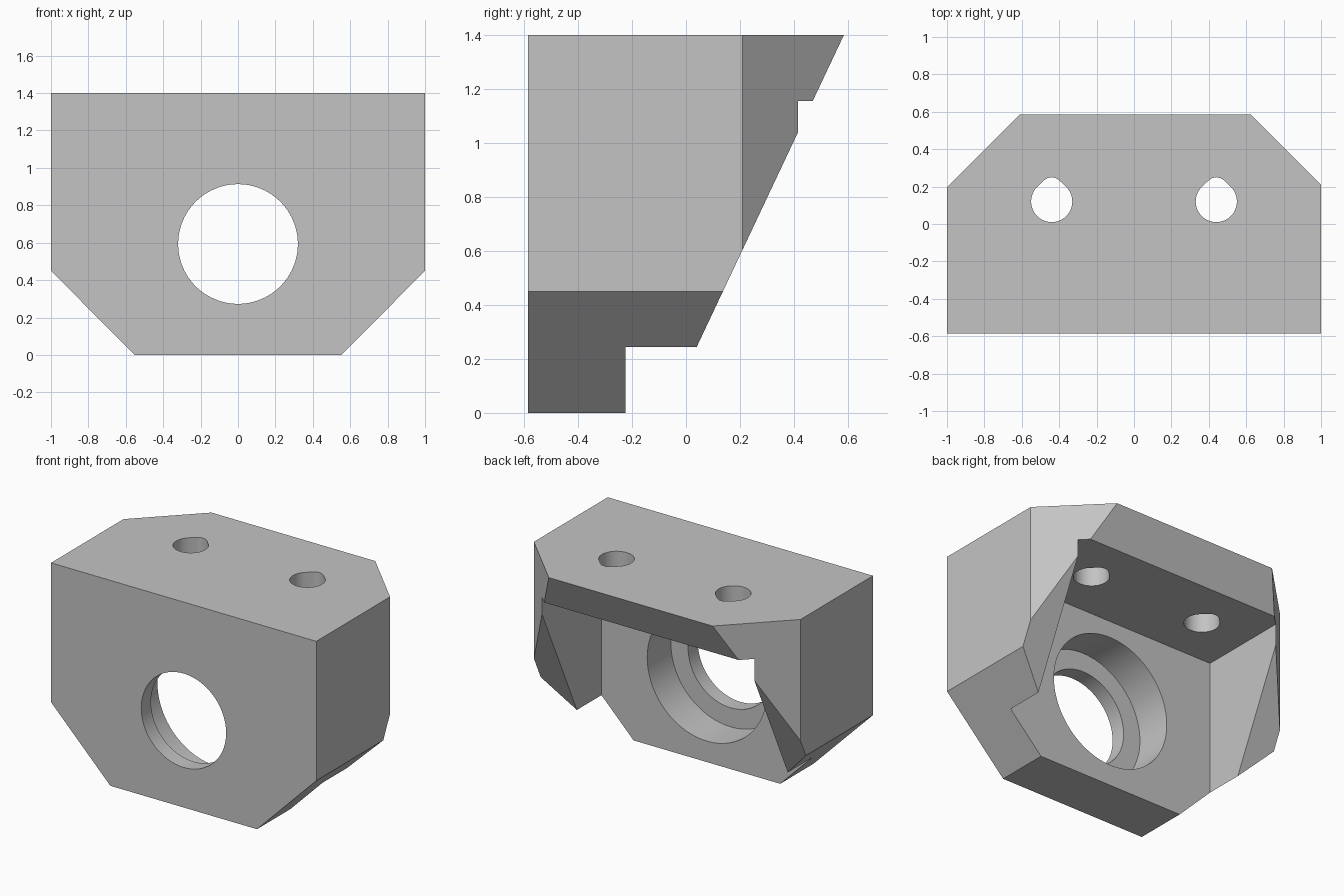
import bpy, bmesh, math
from mathutils import Vector

cube = bpy.data.objects.get("Cube")
if cube:
    bpy.data.objects.remove(cube, do_unlink=True)

FRONT, BACK, TOP = -0.585, 0.585, 1.4
POCKET_Y, POCKET_TOP, POCKET_X = -0.225, 1.155, 0.795

grey = bpy.data.materials.new("light grey")
grey.use_nodes = True
colour = (0.55, 0.55, 0.55, 1)
grey.diffuse_color = colour
grey.node_tree.nodes["Principled BSDF"].inputs["Base Color"].default_value = colour


def prism(name, outline, sweep, planes=()):
    """Sweep a flat outline of 3D points, then trim it with (point, outward normal) planes."""
    bm = bmesh.new()
    face = bm.faces.new([bm.verts.new(p) for p in outline])
    ext = bmesh.ops.extrude_face_region(bm, geom=[face], use_keep_orig=True)
    moved = [v for v in ext["geom"] if isinstance(v, bmesh.types.BMVert)]
    bmesh.ops.translate(bm, vec=sweep, verts=moved)
    for point, normal in planes:
        cut = bmesh.ops.bisect_plane(bm, geom=bm.verts[:] + bm.edges[:] + bm.faces[:],
                                     plane_co=point, plane_no=Vector(normal).normalized(),
                                     clear_outer=True)
        rim = [e for e in cut["geom_cut"] if isinstance(e, bmesh.types.BMEdge)]
        bmesh.ops.contextual_create(bm, geom=rim)
    bmesh.ops.recalc_face_normals(bm, faces=bm.faces[:])
    mesh = bpy.data.meshes.new(name)
    bm.to_mesh(mesh)
    bm.free()
    mesh.materials.append(grey)
    obj = bpy.data.objects.new(name, mesh)
    bpy.context.collection.objects.link(obj)
    return obj


def circle(radius, n=96):
    return [(radius * math.cos(2 * math.pi * i / n), radius * math.sin(2 * math.pi * i / n))
            for i in range(n)]


# Block: chamfered front outline, sloped back, clipped back corners
front = [(-0.553, 0), (0.553, 0), (1, 0.45), (1, TOP), (-1, TOP), (-1, 0.45)]
block = prism("mounting_block", [(x, FRONT, z) for x, z in front], (0, BACK - FRONT, 0), [
    ((0, 0.04, 0.245), (0, 1.155, -0.545)),
    ((1, 0.21, 0), (1, 1, 0)),
    ((-1, 0.195, 0), (-1, 1, 0)),
])

# Rear pocket, open at the back and bottom
corners = [(-POCKET_X, -0.2), (POCKET_X, -0.2), (POCKET_X, POCKET_TOP), (-POCKET_X, POCKET_TOP)]
cutters = [prism("pocket_cutter", [(x, POCKET_Y, z) for x, z in corners], (0, 1.2, 0))]

# Stepped bore through the front wall
for name, radius, y0, y1 in (("bore_cutter", 0.32, -0.8, -0.1),
                             ("counterbore_cutter", 0.45, -0.48, -0.1)):
    cutters.append(prism(name, [(x, y0, 0.593 + z) for x, z in circle(radius)], (0, y1 - y0, 0)))

# Two blunt teardrop screw holes through the top
arc = [(0.11 * math.cos(a), 0.11 * math.sin(a))
       for a in (math.radians(135 + 270 * i / 48) for i in range(49))]
tear = arc + [(0.04, 0.114), (0.022, 0.126), (0, 0.13), (-0.022, 0.126), (-0.04, 0.114)]
for side, x0 in (("left", 0.44), ("right", -0.44)):
    cutters.append(prism(side + "_screw_hole_cutter",
                         [(x0 + x, 0.12 + y, 1.0) for x, y in tear], (0, 0, 0.6)))

# Apply the cuts
bpy.ops.object.select_all(action="DESELECT")
block.select_set(True)
bpy.context.view_layer.objects.active = block
for cutter in cutters:
    cutter.hide_render = True
    mod = block.modifiers.new(cutter.name, "BOOLEAN")
    mod.operation, mod.solver, mod.object = "DIFFERENCE", "EXACT", cutter
    bpy.ops.object.modifier_apply(modifier=mod.name)
    bpy.data.objects.remove(cutter, do_unlink=True)

# Smooth bores, sharp block edges
bpy.ops.object.shade_smooth_by_angle(angle=math.radians(25))
